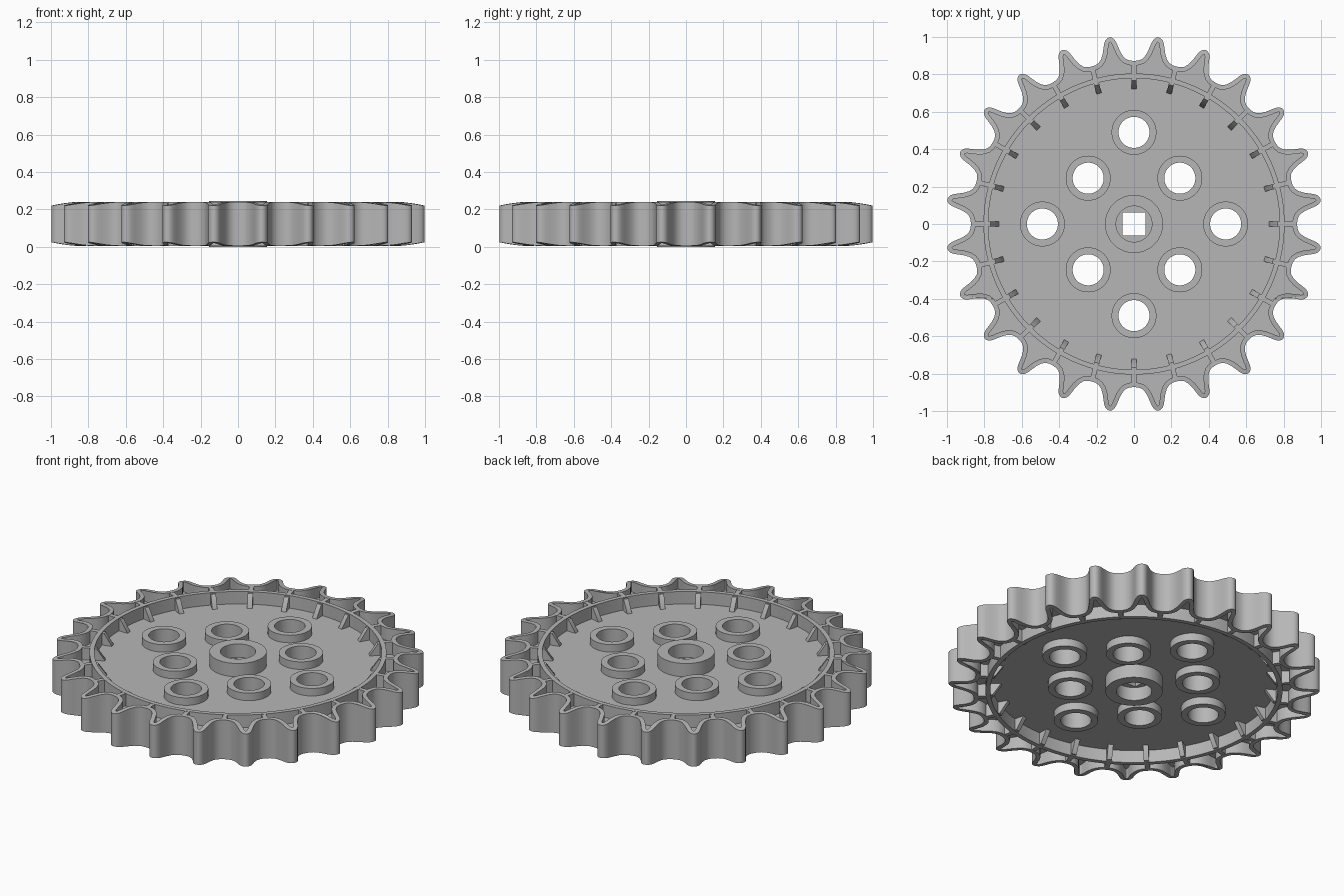
import bpy, bmesh, math
from mathutils import Vector, Matrix

cube = bpy.data.objects.get("Cube")
if cube:
    bpy.data.objects.remove(cube, do_unlink=True)

TEETH = 24
MID = 0.1225          # mid height; every part is symmetric about it
STEP = 2 * math.pi / TEETH

grey = bpy.data.materials.new("plastic grey")
grey.use_nodes = True
colour = (0.47, 0.47, 0.47, 1)
grey.diffuse_color = colour
grey.node_tree.nodes["Principled BSDF"].inputs["Base Color"].default_value = colour


def finish(name, mesh):
    mesh.name = name
    mesh.materials.clear()
    mesh.materials.append(grey)
    obj = bpy.data.objects.new(name, mesh)
    obj.location.z = MID
    bpy.context.collection.objects.link(obj)
    bpy.ops.object.select_all(action="DESELECT")
    obj.select_set(True)
    bpy.context.view_layer.objects.active = obj
    bpy.ops.object.shade_smooth_by_angle(angle=math.radians(35))
    return obj


def plate(name, loops, half, shape=None):
    """Fill closed outlines (inner ones become holes) and extrude both ways."""
    curve = bpy.data.curves.new(name, "CURVE")
    curve.dimensions = "2D"
    curve.fill_mode = "BOTH"
    curve.extrude = half
    for loop in loops:
        spline = curve.splines.new("POLY")
        spline.points.add(len(loop) - 1)
        for point, p in zip(spline.points, loop):
            point.co = (p[0], p[1], 0, 1)
        spline.use_cyclic_u = True
    temp = bpy.data.objects.new(name + "_outline", curve)
    bpy.context.collection.objects.link(temp)
    graph = bpy.context.evaluated_depsgraph_get()
    mesh = bpy.data.meshes.new_from_object(temp.evaluated_get(graph))
    bpy.data.objects.remove(temp, do_unlink=True)
    bm = bmesh.new()
    bm.from_mesh(mesh)
    bmesh.ops.remove_doubles(bm, verts=bm.verts, dist=0.0002)
    if shape:
        for v in bm.verts:
            v.co = shape(v.co)
    bmesh.ops.recalc_face_normals(bm, faces=bm.faces)
    bm.to_mesh(mesh)
    bm.free()
    return finish(name, mesh)


def circle(radius, x=0, y=0, n=64):
    return [(x + radius * math.cos(2 * math.pi * i / n),
             y + radius * math.sin(2 * math.pi * i / n)) for i in range(n)]


def offset(loop, d):
    """Move a counterclockwise outline inward by d."""
    out = []
    for i, p in enumerate(loop):
        t = (loop[(i + 1) % len(loop)] - loop[i - 1]).normalized()
        out.append(p + Vector((-t.y, t.x)) * d)
    return out


# Tooth outline: half a tooth from valley to tip in (degrees, radius), mirrored
half_tooth = [(0, .872), (1.5, .874), (2.7, .882), (3.7, .898), (4.5, .922),
              (5.1, .95), (5.55, .975), (6.1, .993), (6.8, 1.003), (7.5, 1.006)]
tooth = half_tooth + [(15 - a, r) for a, r in half_tooth[-2:0:-1]]
outline = []
for k in range(TEETH):
    for a, r in tooth:
        angle = k * STEP + math.radians(a)
        outline.append(Vector((r * math.cos(angle), r * math.sin(angle))))


# Tips are slightly lower than the valleys
def lower_tips(co):
    t = max(0, (co.xy.length - 0.86) / 0.146)
    return Vector((co.x, co.y, co.z - math.copysign(0.02 * t ** 1.5, co.z)))


plate("toothed_rim", [outline, offset(outline, 0.025)], 0.1175, lower_tips)

# Web disc with round holes and a square shaft hole
holes = [(0.49, 0), (-0.49, 0), (0, 0.49), (0, -0.49)]
holes += [(x, y) for x in (-0.245, 0.245) for y in (-0.245, 0.245)]
s = 0.061
square = [(-s, -s), (s, -s), (s, s), (-s, s)]
plate("web_disc", [offset(outline, 0.012), square] +
      [circle(0.1, x, y) for x, y in holes], 0.043)

# Inner ring, hub and hole collars
plate("inner_ring", [circle(0.805, n=144), circle(0.779, n=144)], 0.1175)
plate("hub", [circle(0.155), circle(0.096)], MID)
for i, (x, y) in enumerate(holes):
    plate(f"hole_collar_{i + 1}", [circle(0.12, x, y), circle(0.083, x, y)], 0.088)


def radial_set(name, profile, width):
    """Repeat an upright (radius, height) profile around the wheel."""
    bm = bmesh.new()
    for k in range(TEETH):
        turn = Matrix.Rotation(k * STEP, 3, "Z")
        sides = [[bm.verts.new(turn @ Vector((r, y, z))) for r, z in profile]
                 for y in (-width / 2, width / 2)]
        bm.faces.new(sides[0])
        bm.faces.new(sides[1][::-1])
        for i in range(len(profile)):
            j = i - 1
            bm.faces.new((sides[0][j], sides[0][i], sides[1][i], sides[1][j]))
    bmesh.ops.recalc_face_normals(bm, faces=bm.faces)
    mesh = bpy.data.meshes.new(name)
    bm.to_mesh(mesh)
    bm.free()
    finish(name, mesh)


# Ribs joining ring to rim, and sloped gussets inside the ring
h = 0.1165
radial_set("rim_ribs", [(.795, -h), (.86, -h), (.86, h), (.795, h)], 0.026)
upper = [(.79, .112), (.768, .112), (.72, .04)]
radial_set("ring_gussets", upper + [(r, -z) for r, z in reversed(upper)], 0.028)
